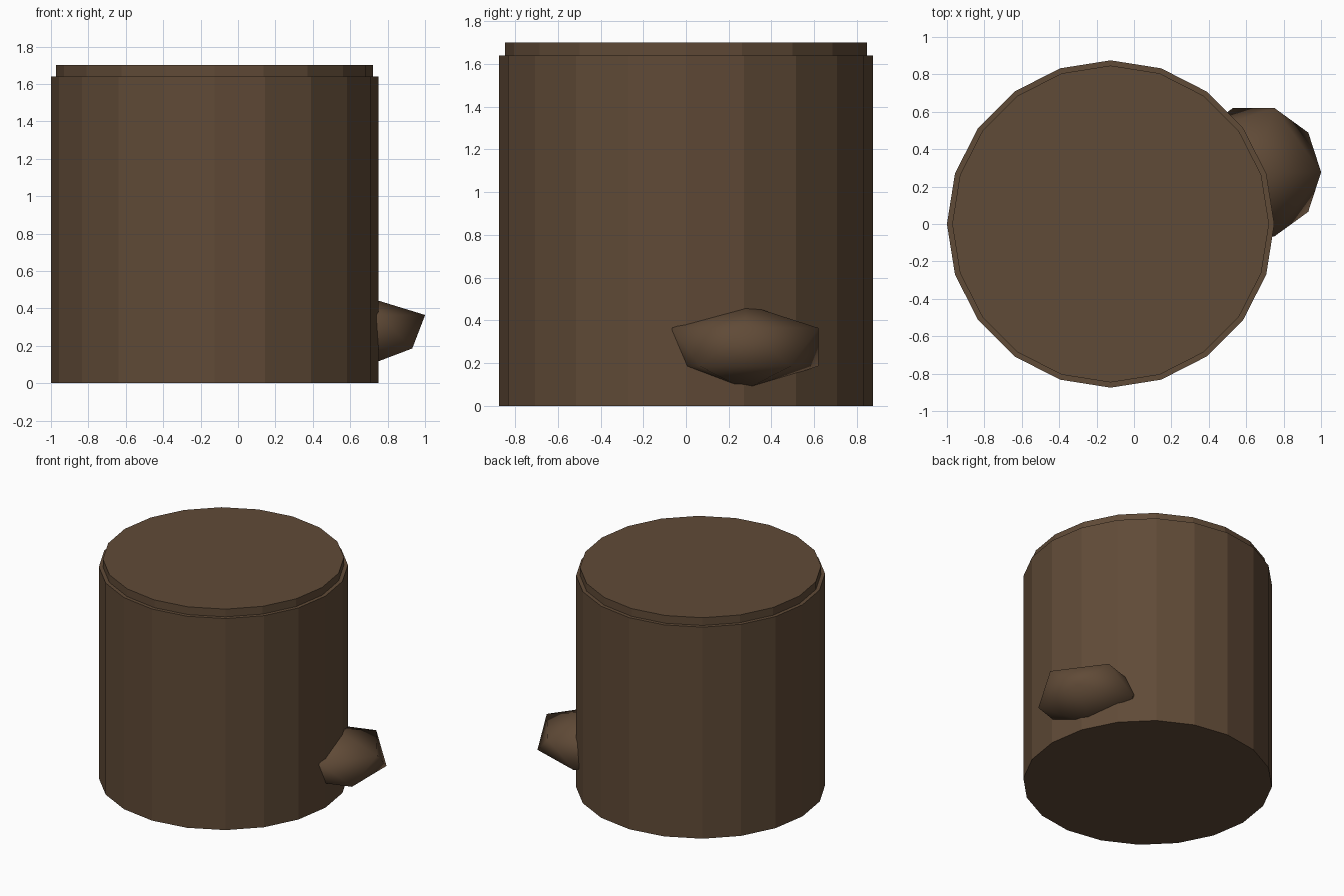
import bpy

if "Cube" in bpy.data.objects:
    bpy.data.objects.remove(bpy.data.objects["Cube"])

# single brown bark colour
bark = bpy.data.materials.new("bark_brown")
bark.diffuse_color = (0.117, 0.069, 0.038, 1.0)
bark.use_nodes = True
bark.node_tree.nodes["Principled BSDF"].inputs["Base Color"].default_value = bark.diffuse_color

CX = -0.125  # trunk axis


def drum(name, radius, z0, z1):
    """Flat-faced 20-sided cylinder between two heights."""
    bpy.ops.mesh.primitive_cylinder_add(
        vertices=20, radius=radius, depth=z1 - z0,
        location=(CX, 0, (z0 + z1) / 2), rotation=(0, 0, 0))
    ob = bpy.context.object
    # turn so that a corner points along +x and +y
    ob.name = name
    ob.data.materials.append(bark)
    return ob


# main stump body and the slightly narrower cut top
drum("stump_body", 0.875, 0.0, 1.64)
drum("stump_top", 0.847, 1.64, 1.70)

# squashed low-poly fungus growing from the side
bpy.ops.mesh.primitive_ico_sphere_add(
    subdivisions=1, radius=1, location=(0.64, 0.277, 0.275))
knob = bpy.context.object
knob.name = "side_fungus"
knob.scale = (0.403, 0.403, 0.2)
bpy.ops.object.transform_apply(location=False, rotation=False, scale=True)
bpy.ops.object.shade_smooth()
knob.data.materials.append(bark)
